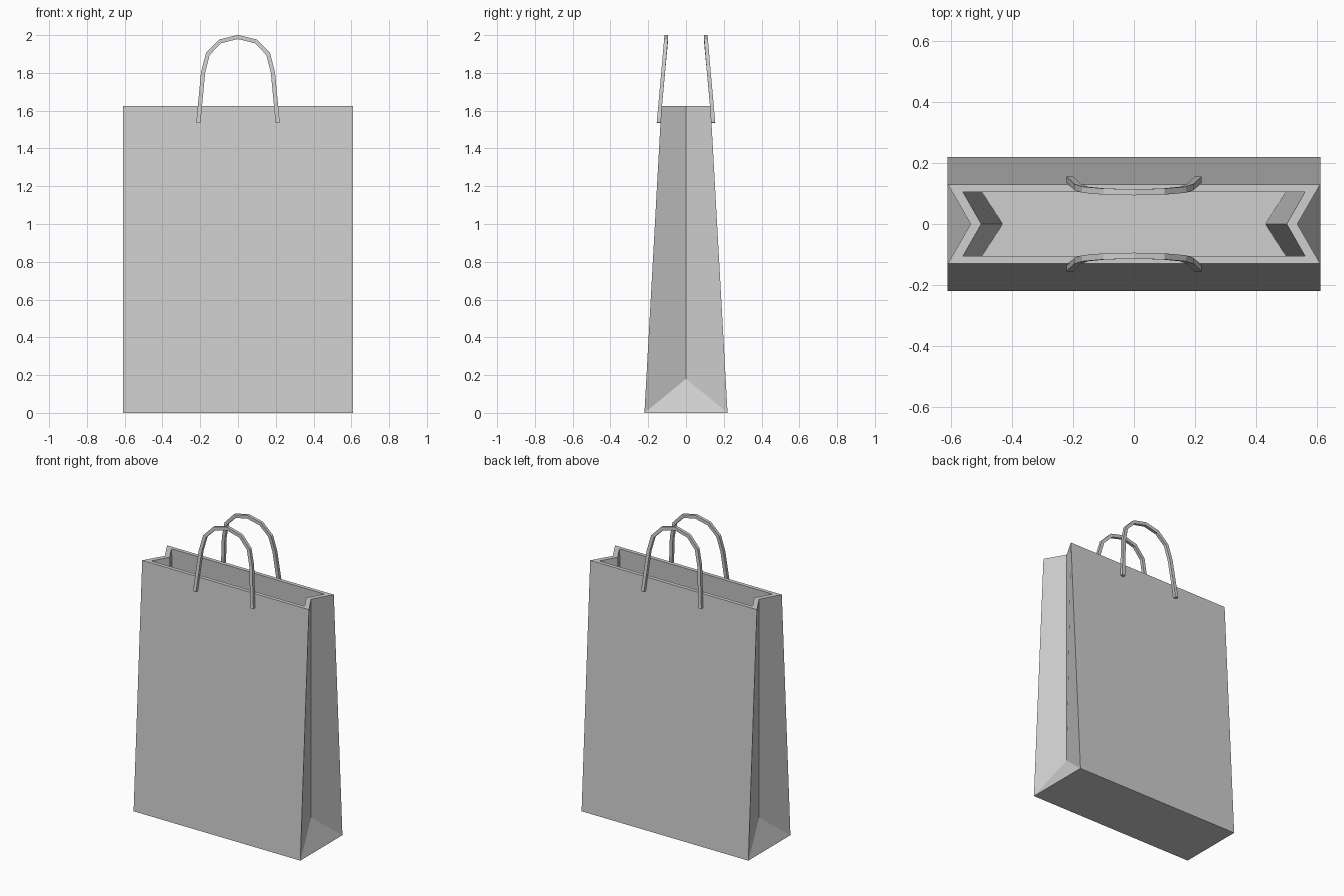
import bpy, bmesh
from mathutils import Vector

old = bpy.data.objects.get("Cube")
if old:
    bpy.data.objects.remove(old, do_unlink=True)

grey = bpy.data.materials.new("grey_paper")
grey.use_nodes = True
colour = (0.62, 0.62, 0.62, 1)
grey.diffuse_color = colour
bsdf = next(n for n in grey.node_tree.nodes if n.type == 'BSDF_PRINCIPLED')
bsdf.inputs["Base Color"].default_value = colour


def finish(bm, name):
    bmesh.ops.recalc_face_normals(bm, faces=bm.faces)
    mesh = bpy.data.meshes.new(name)
    bm.to_mesh(mesh)
    bm.free()
    mesh.materials.append(grey)
    obj = bpy.data.objects.new(name, mesh)
    bpy.context.collection.objects.link(obj)
    return obj


def ring(bm, corner_x, corner_y, fold_x, z, fold_z=None):
    """Six-point outline pinched inward at both sides."""
    fz = z if fold_z is None else fold_z
    pts = [(-corner_x, -corner_y, z), (corner_x, -corner_y, z), (fold_x, 0, fz),
           (corner_x, corner_y, z), (-corner_x, corner_y, z), (-fold_x, 0, fz)]
    return [bm.verts.new(p) for p in pts]


def bridge(bm, a, b):
    n = len(a)
    for i in range(n):
        j = (i + 1) % n
        bm.faces.new((a[i], a[j], b[j], b[i]))


# Bag: tapered outer walls with folded gussets, thick rim, hollow inside
bm = bmesh.new()
base = ring(bm, 0.61, 0.22, 0.535, 0, fold_z=0.18)
top = ring(bm, 0.61, 0.13, 0.535, 1.625)
lip = ring(bm, 0.56, 0.105, 0.50, 1.625)
floor = ring(bm, 0.56, 0.20, 0.43, 0.03)
for lower, upper in ((base, top), (top, lip), (lip, floor)):
    bridge(bm, lower, upper)
bm.faces.new(floor)
# Underside and the folded triangles at the foot of each gusset
bm.faces.new([base[i] for i in (0, 1, 3, 4)])
bm.faces.new([base[i] for i in (1, 2, 3)])
bm.faces.new([base[i] for i in (4, 5, 0)])
finish(bm, "bag_body")

# Handles: square cord swept along an arch leaning inward
half = [(0.21, 1.535), (0.185, 1.8), (0.16, 1.9), (0.095, 1.967)]
arch = [Vector(p) for p in half + [(0, 1.99)] + [(-x, z) for x, z in reversed(half)]]


def handle(name, side):
    bm = bmesh.new()
    rows = []
    for i, p in enumerate(arch):
        t = (arch[min(i + 1, len(arch) - 1)] - arch[max(i - 1, 0)]).normalized()
        n = Vector((t.y, -t.x)) * 0.011
        y = 0.145 - (p.y - 1.535) * 0.09
        rows.append([bm.verts.new((p.x + a * n.x, side * (y + b * 0.01), p.y + a * n.y))
                     for a, b in ((-1, -1), (1, -1), (1, 1), (-1, 1))])
    for a, b in zip(rows, rows[1:]):
        bridge(bm, a, b)
    bm.faces.new(rows[0])
    bm.faces.new(rows[-1])
    finish(bm, name)


handle("front_handle", -1)
handle("back_handle", 1)
